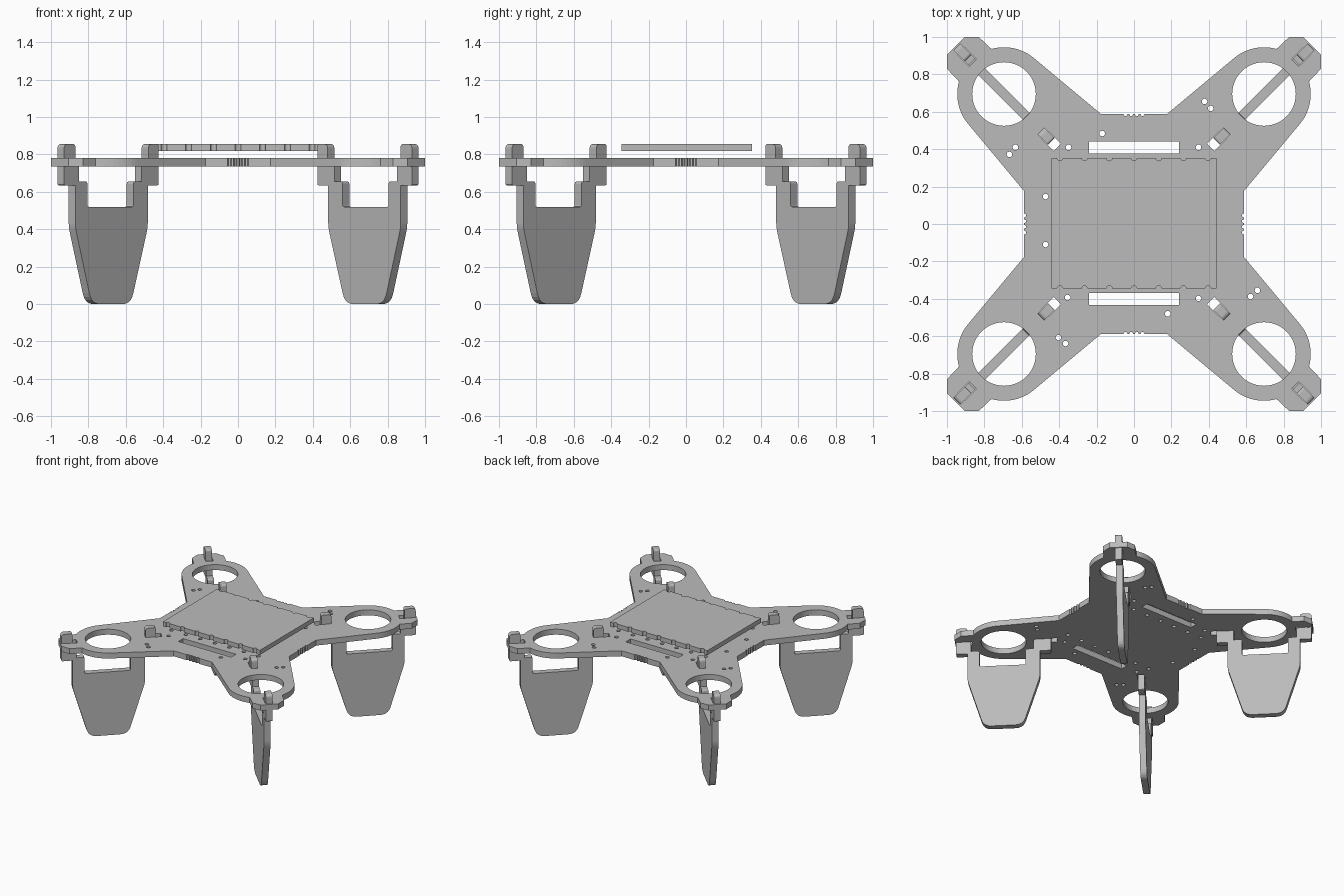
import bpy
from math import sin, cos, acos, atan2, hypot, pi, radians, sqrt
from mathutils import Matrix, Vector

if "Cube" in bpy.data.objects:
    bpy.data.objects.remove(bpy.data.objects["Cube"])

grey = bpy.data.materials.new("sheet_grey")
grey.use_nodes = True
grey.diffuse_color = (0.5, 0.5, 0.5, 1)
grey.node_tree.nodes["Principled BSDF"].inputs["Base Color"].default_value = (0.5, 0.5, 0.5, 1)


def sheet(name, loops, thickness, matrix):
    """Cut a flat sheet from an outline and its holes, then place it."""
    curve = bpy.data.curves.new(name, 'CURVE')
    curve.dimensions = '2D'
    curve.fill_mode = 'BOTH'
    curve.extrude = thickness / 2
    for loop in loops:
        spline = curve.splines.new('POLY')
        spline.points.add(len(loop) - 1)
        for point, (x, y) in zip(spline.points, loop):
            point.co = (x, y, 0, 1)
        spline.use_cyclic_u = True
    source = bpy.data.objects.new(name + "_outline", curve)
    bpy.context.collection.objects.link(source)
    graph = bpy.context.evaluated_depsgraph_get()
    mesh = bpy.data.meshes.new_from_object(source.evaluated_get(graph))
    bpy.data.objects.remove(source)
    bpy.data.curves.remove(curve)
    mesh.transform(matrix)
    mesh.materials.clear()
    mesh.materials.append(grey)
    for poly in mesh.polygons:
        poly.use_smooth = False
    obj = bpy.data.objects.new(name, mesh)
    bpy.context.collection.objects.link(obj)
    return obj


def circle(x, y, r, n=16):
    return [(x + r * cos(2 * pi * i / n), y + r * sin(2 * pi * i / n)) for i in range(n)]


def rect(x0, x1, y0, y1, angle=0.0):
    c, s = cos(angle), sin(angle)
    return [(x * c - y * s, x * s + y * c)
            for x, y in ((x0, y0), (x1, y0), (x1, y1), (x0, y1))]


def rounded(points, steps=5):
    """Round each (x, y, radius) corner of a closed outline."""
    out = []
    for i, (x, y, r) in enumerate(points):
        here = Vector((x, y))
        if r == 0:
            out.append((x, y))
            continue
        a = Vector(points[i - 1][:2]) - here
        b = Vector(points[(i + 1) % len(points)][:2]) - here
        a, b = here + a.normalized() * r, here + b.normalized() * r
        for k in range(steps + 1):
            t = k / steps
            out.append(tuple(a * (1 - t) ** 2 + here * 2 * t * (1 - t) + b * t * t))
    return out


# Main frame: half of one arm, mirrored on the diagonal and turned four times
EDGE, MOTOR, RIM = 0.587, 0.695, 0.25
half = []
for x in (0.005, 0.035):
    half += [(x, EDGE), (x + 0.005, EDGE - 0.01), (x + 0.015, EDGE - 0.01), (x + 0.02, EDGE)]
corner = (0.175, EDGE)
dx, dy = corner[0] - MOTOR, corner[1] - MOTOR
start = atan2(dy, dx) % (2 * pi) - acos(RIM / hypot(dx, dy))
end = radians(74.5)
half.append(corner)
for i in range(13):
    a = start + (end - start) * i / 12
    half.append((MOTOR + RIM * cos(a), MOTOR + RIM * sin(a)))
half += [(0.83, 1.0), (0.905, 1.0)]
arm = half + [(y, x) for x, y in reversed(half)]
outline = []
for k in range(4):
    c, s = cos(k * pi / 2), sin(k * pi / 2)
    outline += [(x * c + y * s, -x * s + y * c) for x, y in arm]

loops = [outline]
for k in range(4):
    angle = pi / 4 + k * pi / 2
    reach = MOTOR * sqrt(2)
    loops.append(circle(reach * cos(angle), reach * sin(angle), 0.17, 48))
    for d0, d1 in ((0.41, 0.476), (0.862, 0.926)):
        loops.append(rect(d0 * sqrt(2), d1 * sqrt(2), -0.028, 0.028, angle))

# Strap slots and small screw holes
loops.append(rect(-0.24, 0.24, 0.378, 0.44))
loops.append(rect(-0.24, 0.24, -0.432, -0.37))
screw_holes = [(-0.17, 0.484), (-0.35, 0.41), (0.345, 0.41), (-0.634, 0.41), (-0.666, 0.372),
               (0.377, 0.655), (0.41, 0.618), (-0.473, 0.147), (-0.473, -0.11),
               (-0.355, -0.393), (0.345, -0.398), (0.18, -0.48), (0.623, -0.388),
               (0.66, -0.355), (-0.404, -0.607), (-0.366, -0.639)]
loops += [circle(x, y, 0.015) for x, y in screw_holes]
PITCH = 0.132
columns = [PITCH * i for i in range(-3, 4)]
loops += [circle(x, y, 0.015) for x in columns for y in (-0.3, 0.31)]
sheet("main_frame", loops, 0.045, Matrix.Translation((0, 0, 0.7575)))

# Raised circuit board with half-round notches along front and back
board = []
for side in (-1, 1):
    board.append((side * 0.441, side * 0.35))
    for x in reversed(columns):
        for k in range(7):
            a = pi * k / 6
            board.append((side * (x + 0.016 * cos(a)), side * (0.35 - 0.016 * sin(a))))
    board.append((-side * 0.441, side * 0.35))
sheet("circuit_board", [board], 0.037, Matrix.Translation((0, 0.004, 0.8375)))

# Landing legs: one profile with hooked tabs, set on each diagonal
profile = [
    (0.59, 0, 0.06), (0.80, 0, 0.06), (0.8875, 0.41, 0.03), (0.8875, 0.635, 0),
    (0.9475, 0.635, 0.01), (0.9475, 0.735, 0), (0.925, 0.735, 0), (0.925, 0.78, 0),
    (0.9475, 0.78, 0), (0.9475, 0.855, 0.025), (0.8875, 0.855, 0.015), (0.8875, 0.735, 0),
    (0.867, 0.735, 0), (0.867, 0.655, 0), (0.8225, 0.655, 0.015), (0.8225, 0.52, 0.01),
    (0.5775, 0.52, 0.01), (0.5775, 0.655, 0.015), (0.533, 0.655, 0), (0.533, 0.735, 0),
    (0.475, 0.735, 0), (0.475, 0.78, 0), (0.4975, 0.78, 0), (0.4975, 0.855, 0.025),
    (0.442, 0.855, 0.015), (0.442, 0.635, 0.01), (0.50, 0.635, 0), (0.50, 0.41, 0.03),
]
leg = rounded([(d * sqrt(2), z, r) for d, z, r in profile])
names = ("back_left_leg", "back_right_leg", "front_right_leg", "front_left_leg")
for k, name in enumerate(names):
    turn = Matrix.Rotation(pi / 4 + k * pi / 2, 4, 'Z') @ Matrix.Rotation(pi / 2, 4, 'X')
    sheet(name, [leg], 0.05, turn)
